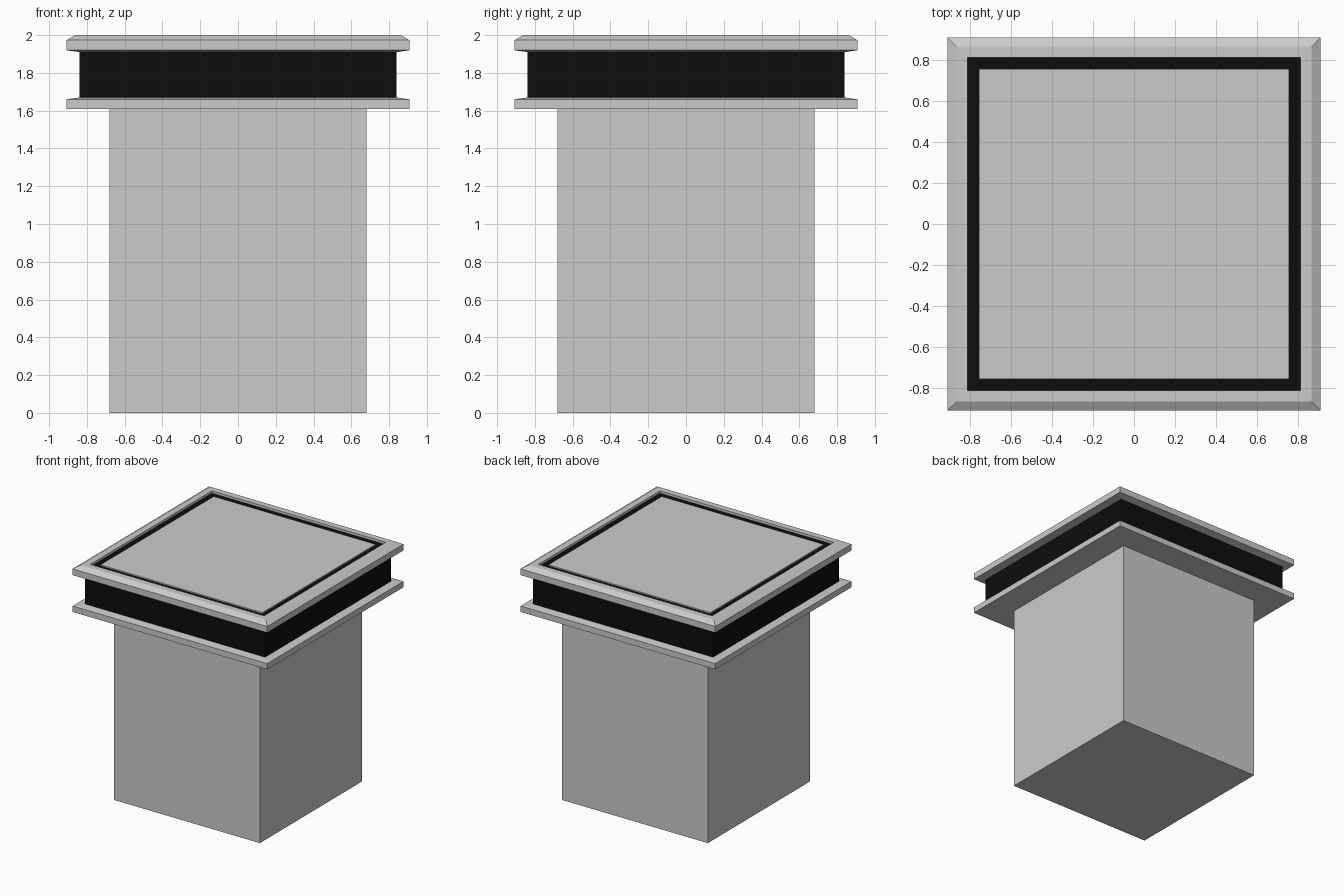
import bpy
import bmesh

if "Cube" in bpy.data.objects:
    bpy.data.objects.remove(bpy.data.objects["Cube"])

CORNERS = [(-1, -1), (1, -1), (1, 1), (-1, 1)]


def square_sweep(name, profile, ring=False, material=None):
    """Sweep a (half width, z) profile round a square; cap it, or close it as a ring."""
    bm = bmesh.new()
    loops = [[bm.verts.new((sx * r, sy * r, z)) for sx, sy in CORNERS]
             for r, z in profile]
    pairs = list(zip(loops, loops[1:]))
    if ring:
        pairs.append((loops[-1], loops[0]))
    else:
        bm.faces.new(loops[0][::-1])
        bm.faces.new(loops[-1])
    for low, high in pairs:
        for i in range(4):
            j = (i + 1) % 4
            bm.faces.new((low[i], low[j], high[j], high[i]))
    bmesh.ops.recalc_face_normals(bm, faces=bm.faces)
    mesh = bpy.data.meshes.new(name)
    bm.to_mesh(mesh)
    bm.free()
    if material:
        mesh.materials.append(material)
    obj = bpy.data.objects.new(name, mesh)
    bpy.context.collection.objects.link(obj)
    return obj


black = bpy.data.materials.new("black")
black.diffuse_color = (0.004, 0.004, 0.004, 1)
black.use_nodes = True
black.node_tree.nodes["Principled BSDF"].inputs["Base Color"].default_value = black.diffuse_color

# Square column
square_sweep("column", [(0.68, 0), (0.68, 1.61)])

# Lower flange with a slightly sloped top
square_sweep("lower_flange", [(0.907, 1.61), (0.907, 1.66), (0.84, 1.67)])

# Black neck band, stepping in to form the floor of the top groove
square_sweep("neck_band", [(0.84, 1.67), (0.84, 1.93), (0.81, 1.93), (0.81, 1.98)],
             material=black)

# Upper rim with a chamfered outer edge
square_sweep("upper_rim", [(0.84, 1.91), (0.907, 1.92), (0.907, 1.973),
                           (0.863, 2.0), (0.81, 2.0), (0.81, 1.93)], ring=True)

# Top panel inside the groove
square_sweep("top_panel", [(0.754, 1.98), (0.754, 1.99)])
